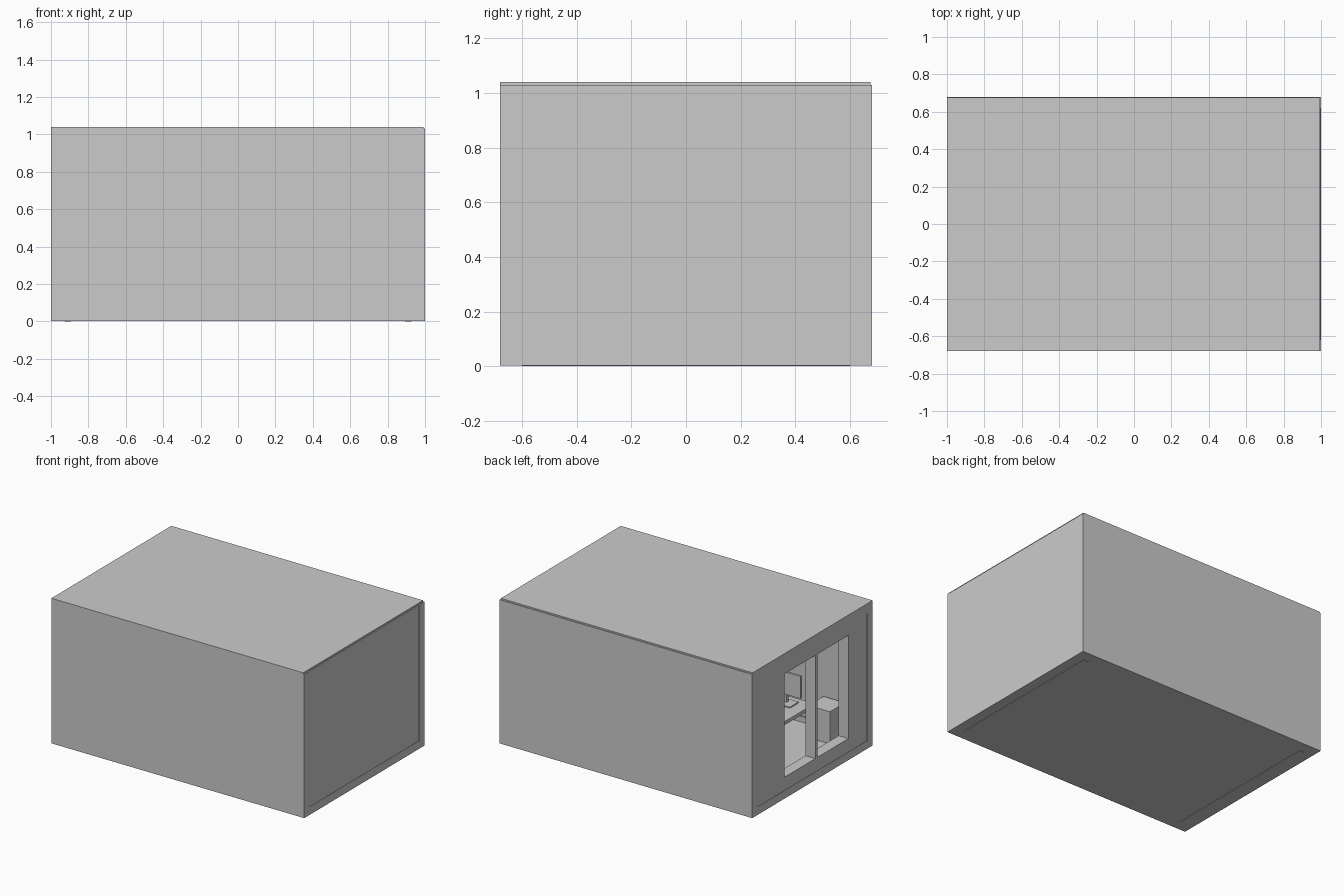
import bpy

if "Cube" in bpy.data.objects:
    bpy.data.objects.remove(bpy.data.objects["Cube"])


def box(name, x, y, z):
    """Axis-aligned block from (min, max) ranges."""
    bpy.ops.mesh.primitive_cube_add(
        size=1, location=[(r[0] + r[1]) / 2 for r in (x, y, z)])
    ob = bpy.context.object
    ob.name = name
    ob.scale = [r[1] - r[0] for r in (x, y, z)]
    bpy.ops.object.transform_apply(location=False, rotation=False, scale=True)
    return ob


# Shell: floor, walls, ceiling and the thin roof plate
box("floor", (-1, 1), (-.68, .68), (.003, .06))
box("front_wall", (-1, 1), (-.68, -.62), (.06, 1.03))
box("back_wall", (-1, 1), (.62, .68), (.06, 1.03))
box("right_wall", (.94, .998), (-.62, .62), (.06, 1.03))
box("ceiling", (-1, .94), (-.62, .62), (.97, 1.03))
box("roof_plate", (-1, .992), (-.68, .675), (1.03, 1.04))
for x in (-.91, .91):
    box("foot_strip", (x - .018, x + .018), (-.6, .6), (0, .003))

# Left wall built around a double window
W = (-.998, -.92)
box("wall_below_window", W, (-.62, .62), (.06, .155))
box("wall_above_window", W, (-.62, .62), (.893, .97))
box("wall_front_of_window", W, (-.62, -.41), (.155, .893))
box("wall_back_of_window", W, (.31, .62), (.155, .893))
box("window_mullion", W, (-.062, -.036), (.155, .893))

# Skirting inside the room
box("skirting_front", (-.92, .94), (-.62, -.61), (.06, .1))
box("skirting_back", (-.92, .94), (.61, .62), (.06, .1))
box("skirting_right", (.93, .94), (-.61, .61), (.06, .1))

# Side cabinet in the corner
box("side_cabinet", (-.83, -.66), (-.61, -.44), (.06, .29))

# Desk with four legs and a rail
box("desk_top", (-.75, -.45), (-.38, .3), (.325, .35))
for x in (-.735, -.465):
    for y in (-.365, .285):
        box("desk_leg", (x - .012, x + .012), (y - .012, y + .012), (.06, .325))
box("desk_rail", (-.47, -.46), (-.35, .27), (.27, .325))

# Screen standing on the desk
box("screen_base", (-.66, -.52), (-.33, -.23), (.35, .358))
box("screen_post", (-.6, -.58), (-.3, -.28), (.358, .45))
box("screen", (-.72, -.46), (-.28, -.265), (.42, .58))
